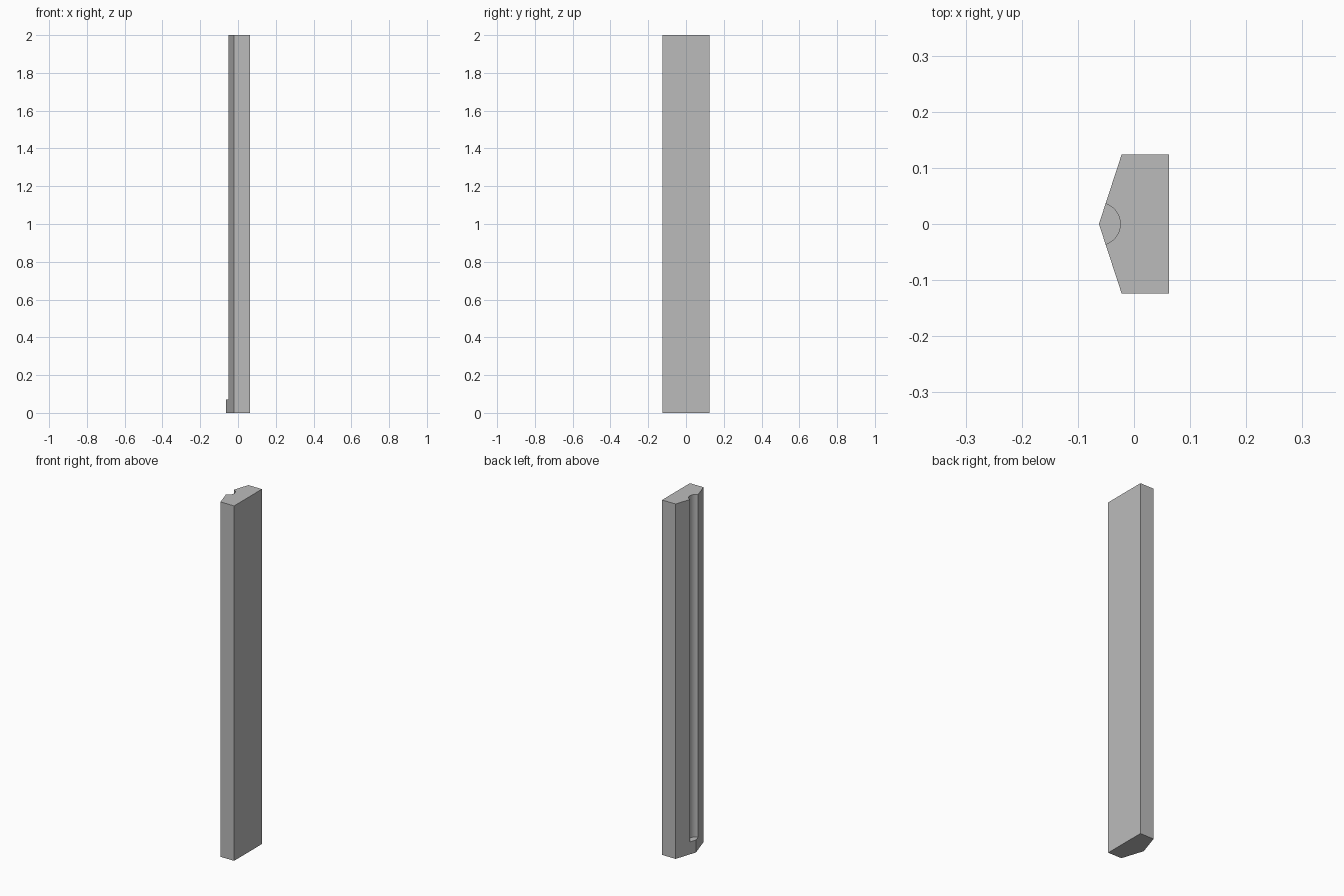
import bpy
import bmesh

HEIGHT = 2.0
HALF_DEPTH = 0.0625
HALF_WIDTH = 0.124
GROOVE_RADIUS = 0.038
GROOVE_BOTTOM = 0.07

default_cube = bpy.data.objects.get("Cube")
if default_cube:
    bpy.data.objects.remove(default_cube, do_unlink=True)

grey = bpy.data.materials.new("plain grey")
grey.use_nodes = True
colour = (0.5, 0.5, 0.5, 1)
grey.diffuse_color = colour
grey.node_tree.nodes["Principled BSDF"].inputs["Base Color"].default_value = colour


def prism(name, profile, bottom, top):
    """Extrude a flat outline upward into a solid."""
    bm = bmesh.new()
    face = bm.faces.new([bm.verts.new((x, y, bottom)) for x, y in profile])
    grown = bmesh.ops.extrude_face_region(bm, geom=[face])["geom"]
    verts = [g for g in grown if isinstance(g, bmesh.types.BMVert)]
    bmesh.ops.translate(bm, verts=verts, vec=(0, 0, top - bottom))
    bmesh.ops.recalc_face_normals(bm, faces=bm.faces)
    mesh = bpy.data.meshes.new(name)
    bm.to_mesh(mesh)
    bm.free()
    mesh.materials.append(grey)
    obj = bpy.data.objects.new(name, mesh)
    bpy.context.collection.objects.link(obj)
    return obj


# Five-sided post with a ridge along its left-hand edge
shoulder = -0.022
outline = [(HALF_DEPTH, -HALF_WIDTH), (HALF_DEPTH, HALF_WIDTH),
           (shoulder, HALF_WIDTH), (-HALF_DEPTH, 0), (shoulder, -HALF_WIDTH)]
post = prism("grooved_post", outline, 0, HEIGHT)

# Round groove along the ridge, stopping short of the foot
bpy.ops.mesh.primitive_cylinder_add(
    vertices=64, radius=GROOVE_RADIUS, depth=HEIGHT,
    location=(-HALF_DEPTH, 0, GROOVE_BOTTOM + HEIGHT / 2))
cutter = bpy.context.object
cutter.name = "groove_cutter"
cutter.hide_render = True
cutter.data.materials.append(grey)

groove = post.modifiers.new("groove", "BOOLEAN")
groove.operation = "DIFFERENCE"
groove.solver = "EXACT"
groove.object = cutter

bpy.ops.object.select_all(action="DESELECT")
post.select_set(True)
bpy.context.view_layer.objects.active = post
bpy.ops.object.modifier_apply(modifier=groove.name)
bpy.data.objects.remove(cutter, do_unlink=True)
bpy.ops.object.shade_smooth_by_angle()
